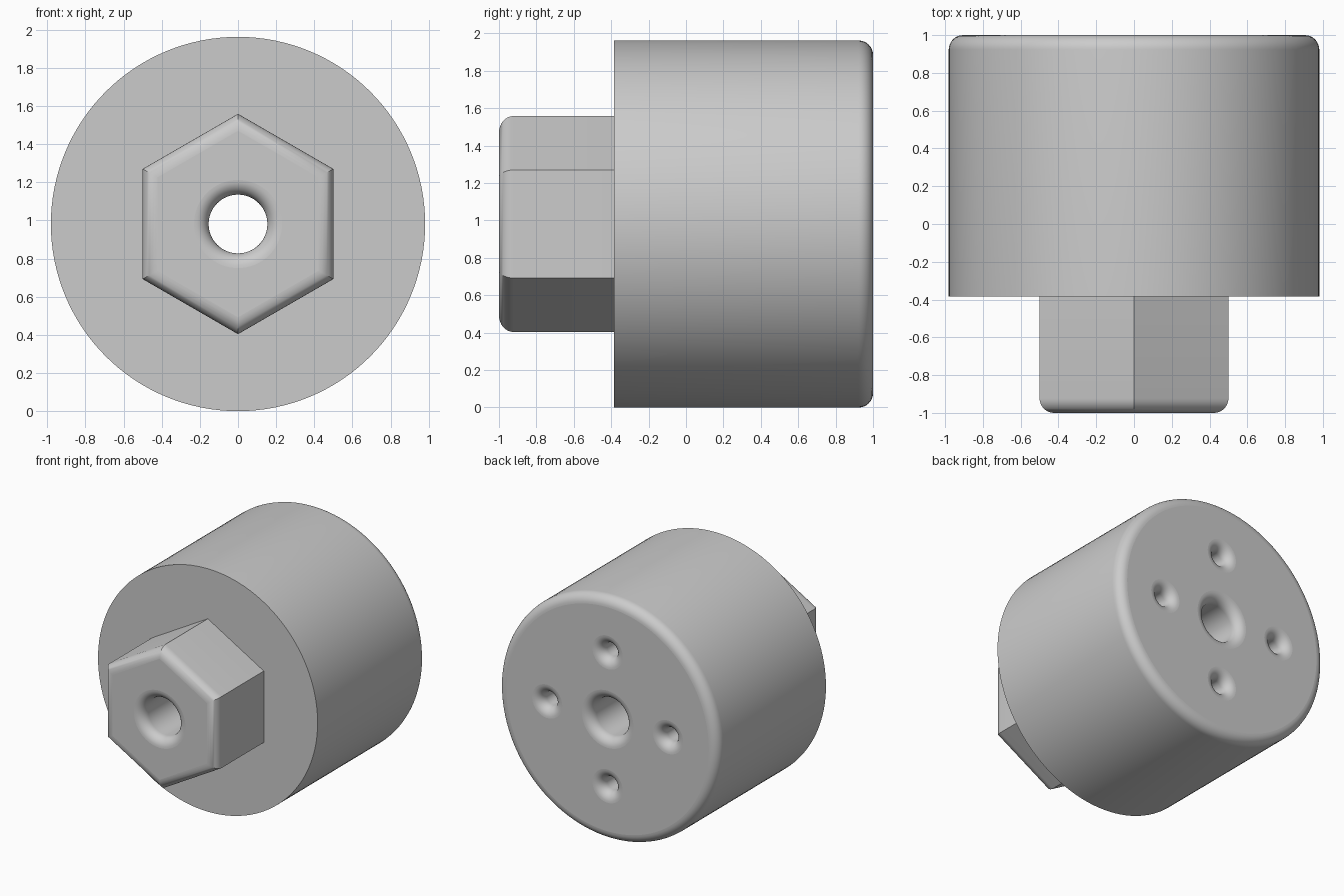
import bpy
import bmesh
from math import sin, cos, pi, radians

cube = bpy.data.objects.get("Cube")
if cube:
    bpy.data.objects.remove(cube, do_unlink=True)

# Main dimensions
BODY_R = 0.981
HEX_R = 0.5 / cos(pi / 6)
BORE_R, PILOT_R = 0.154, 0.058
FILLET = 0.077
FRONT, STEP, BACK = -1.0, -0.385, 1.0
PILOT_OFFSET, PILOT_DEPTH = 0.54, 0.6
STEPS = 8

bm = bmesh.new()


def lathe(profile, sides, cx=0.0, cz=0.0):
    """Skin rings of (radius, y) about an axis along y; return the end rings' edges."""
    rings = []
    for r, y in profile:
        rings.append([bm.verts.new((cx + r * sin(2 * pi * i / sides), y,
                                    BODY_R + cz + r * cos(2 * pi * i / sides)))
                      for i in range(sides)])
    for a, b in zip(rings, rings[1:]):
        for i in range(sides):
            j = (i + 1) % sides
            bm.faces.new((a[i], a[j], b[j], b[i])).smooth = True
    return [[bm.edges.get((ring[i], ring[i - 1])) for i in range(sides)]
            for ring in (rings[0], rings[-1])]


def rounded(r, y, into, outward, miter=1.0):
    """Quarter-round from the wall (radius r) to the flat face at y."""
    pts = []
    for k in range(STEPS + 1):
        t = pi / 2 * k / STEPS
        pts.append((r + outward * miter * FILLET * (1 - cos(t)),
                    y + into * FILLET * (1 - sin(t))))
    return pts


def cap(*loops):
    """Flat face bounded by an outer loop and any hole loops."""
    edges = [e for loop in loops for e in loop]
    made = bmesh.ops.triangle_fill(bm, edges=edges, use_beauty=True, normal=(0, 1, 0))
    for f in made["geom"]:
        if isinstance(f, bmesh.types.BMFace):
            f.smooth = False


# Round body with a rounded back rim
body_front, body_back = lathe([(BODY_R, STEP)] + rounded(BODY_R, BACK, -1, -1), 128)

# Hexagonal drive with a rounded front rim and sharp corners
hex_base, hex_front = lathe(
    [(HEX_R, STEP)] + rounded(HEX_R, FRONT, 1, -1, 1 / cos(pi / 6)), 6)

# Through bore, flared at both ends
bore_front, bore_back = lathe(
    rounded(BORE_R, FRONT, 1, 1)[::-1] + rounded(BORE_R, BACK, -1, 1), 64)

# Four blind pilot holes in the back face
pilots = []
for k in range(4):
    a = k * pi / 2
    floor, mouth = lathe([(PILOT_R, BACK - PILOT_DEPTH)] + rounded(PILOT_R, BACK, -1, 1),
                         40, PILOT_OFFSET * sin(a), PILOT_OFFSET * cos(a))
    cap(floor)
    pilots.append(mouth)

# Flat faces
cap(body_front, hex_base)
cap(hex_front, bore_front)
cap(body_back, bore_back, *pilots)

bmesh.ops.recalc_face_normals(bm, faces=bm.faces[:])
for e in bm.edges:
    e.smooth = e.calc_face_angle(0) < radians(30)

mesh = bpy.data.meshes.new("hex_adapter")
bm.to_mesh(mesh)
bm.free()

# Plain grey metal
grey = bpy.data.materials.new("plain_grey")
grey.use_nodes = True
colour = (0.6, 0.6, 0.6, 1)
grey.diffuse_color = colour
grey.node_tree.nodes["Principled BSDF"].inputs["Base Color"].default_value = colour
mesh.materials.append(grey)

adapter = bpy.data.objects.new("hex_adapter", mesh)
bpy.context.collection.objects.link(adapter)
